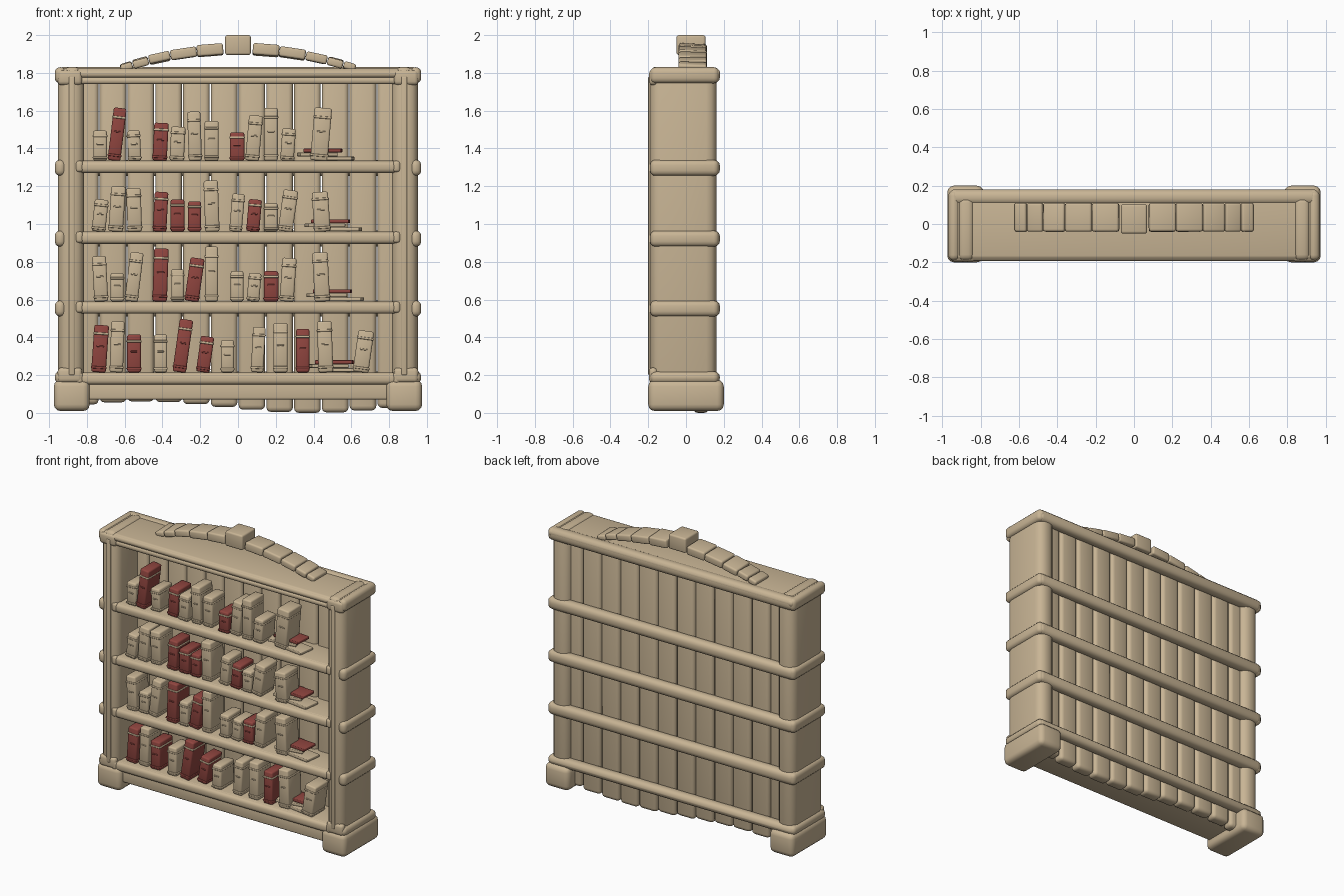
import bpy, bmesh, math, random
from mathutils import Matrix, Vector

random.seed(4)
if "Cube" in bpy.data.objects:
    bpy.data.objects.remove(bpy.data.objects["Cube"], do_unlink=True)


def material(name, rgb):
    m = bpy.data.materials.new(name)
    m.use_nodes = True
    m.diffuse_color = (*rgb, 1)
    m.node_tree.nodes["Principled BSDF"].inputs["Base Color"].default_value = (*rgb, 1)
    return m


CREAM = material("pale wood", (0.58, 0.46, 0.3))
RED = material("red cover", (0.28, 0.06, 0.05))
made = []


def block(name, low, high, bevel=0.02, mat=CREAM, turn=Matrix(), segments=3):
    """Rounded box between two corners, optionally turned by a matrix."""
    low, high = Vector(low), Vector(high)
    size = high - low
    bm = bmesh.new()
    bmesh.ops.create_cube(bm, size=1)
    bmesh.ops.scale(bm, vec=size, verts=bm.verts)
    bmesh.ops.bevel(bm, geom=bm.edges[:], offset=min(bevel, min(size) * 0.48),
                    segments=segments, profile=0.5, affect='EDGES')
    mesh = bpy.data.meshes.new(name)
    bm.to_mesh(mesh)
    bm.free()
    mesh.materials.append(mat)
    obj = bpy.data.objects.new(name, mesh)
    bpy.context.collection.objects.link(obj)
    obj.matrix_world = turn @ Matrix.Translation((low + high) / 2)
    made.append(obj)


def centred(name, size, bevel, mat, turn):
    """Rounded box of a given size, centred on a placement matrix."""
    half = Vector(size) / 2
    block(name, -half, half, bevel, mat, turn)


def placed(x, y, z, degrees, axis):
    return Matrix.Translation((x, y, z)) @ Matrix.Rotation(math.radians(degrees), 4, axis)


def pair(name, low, high, bevel=0.02):
    """Matching blocks on the left (+x) and right (-x)."""
    block("left_" + name, low, high, bevel)
    block("right_" + name, (-high[0], low[1], low[2]), (-low[0], high[1], high[2]), bevel)


def beam(name, half_width, y, z, bevel):
    """Block running across the whole width, symmetric in x."""
    block(name, (-half_width, y[0], z[0]), (half_width, y[1], z[1]), bevel)


# Feet, rounded side panels and front trim strips
pair("foot", (0.785, -0.2, 0.01), (0.975, 0.2, 0.175), 0.035)
pair("side_panel", (0.815, -0.19, 0.12), (0.952, 0.162, 1.81), 0.055)
pair("front_strip", (0.865, -0.2, 0.2), (0.895, -0.17, 1.78), 0.006)

# Shelves with rounded front rails and rail ends
shelf_tops = (1.335, 0.96, 0.59, 0.215)
for top in shelf_tops:
    beam("shelf_board", 0.83, (-0.17, 0.08), (top - 0.045, top), 0.008)
    beam("shelf_rail", 0.84, (-0.19, -0.14), (top - 0.065, top - 0.002), 0.022)
    pair("rail_end", (0.82, -0.193, top - 0.06), (0.86, -0.14, top), 0.015)

# Rounded bands around the sides and back
for top in shelf_tops + (1.825,):
    high = top + 0.005
    low = max(high - 0.085, 0.155)
    pair("side_band", (0.91, -0.19, low), (0.97, 0.175, high), 0.028)
    beam("back_band", 0.96, (0.1, 0.18), (low, high), 0.032)

# Top slab, cornice rails, corner pieces and plinth
beam("top_slab", 0.96, (-0.185, 0.18), (1.775, 1.822), 0.02)
beam("cornice_rail", 0.93, (-0.192, -0.15), (1.775, 1.815), 0.018)
beam("lower_cornice_rail", 0.84, (-0.185, -0.15), (1.74, 1.778), 0.016)
beam("plinth", 0.81, (-0.165, 0.07), (0.07, 0.16), 0.012)
pair("corner_cap", (0.835, -0.19, 1.77), (0.92, 0.14, 1.832), 0.03)
for z in (1.735, 0.16):
    pair("corner_block", (0.825, -0.196, z), (0.955, -0.15, z + 0.08))

# Back planks, set in from the bands, with uneven lower ends
PLANKS = 12
PITCH = 0.147
for i in range(PLANKS):
    x = (i - (PLANKS - 1) / 2) * PITCH
    half = PITCH / 2 - 0.003
    bottom = 0.03 - 0.03 * math.sin(x * 3.5 + 0.2)
    block("back_plank", (x - half, 0.038, bottom), (x + half, 0.12, 1.79), 0.025)

# Crest: arch of shrinking stones beside a keystone
block("keystone", (-0.068, -0.05, 1.895), (0.068, 0.103, 2), 0.012)
edge = 0.078
for length in (0.14, 0.14, 0.115, 0.085, 0.065):
    x = edge + length / 2
    edge += length
    for side in (-1, 1):
        turn = placed(x * side, 0.035, 1.928 - 0.27 * x * x - 0.03 * x * (0.6 - x),
                      side * math.degrees(math.atan(0.52 * x)), 'Y')
        turn = turn @ Matrix.Rotation(random.uniform(-0.06, 0.06), 4, 'X')
        centred("arch_stone", (length, 0.15, 0.068 - 0.05 * x), 0.012, CREAM, turn)


def book(x, width, height, lean, base, mat):
    """Upright book with a ridge near head and foot and a bar on its spine."""
    turn = (placed(x, random.uniform(-0.085, -0.065), base + height / 2, lean, 'Y')
            @ Matrix.Translation((0, 0, -height / 2)))
    front, back, half = -0.075, 0.075, width / 2
    block("book", (-half, front, 0), (half, back, height), 0.01, mat, turn, 2)
    for part, ridge_mat in ((0.82, CREAM), (0.1, mat)):
        z = height * part
        block("book_ridge", (-half - 0.003, front - 0.004, z - 0.006),
              (half + 0.003, back - 0.01, z + 0.006), 0.004, ridge_mat, turn, 2)
    z = height * 0.55
    block("spine_bar", (-half / 2, front - 0.004, z - 0.004),
          (half / 2, front + 0.01, z + 0.004), 0.002, mat, turn, 1)


def fill_shelf(base, spread, heights, leans, reds, stack_x):
    """Three groups of books, then a small stack lying flat."""
    for i, (height, lean) in enumerate(zip(heights, leans)):
        x = -0.73 + 0.09 * i + 0.05 * (i > 2) + 0.045 * (i > 6) + 0.085 * (i > 10)
        x += spread * max(i - 3, 0)
        red = i in reds
        width = random.uniform(0.066, 0.078) + 0.015 * (i > 10)
        book(x, width, height / 100, lean, base, RED if red else CREAM)
    for level, (shift, spin) in enumerate(((0.06, -8), (-0.03, 10), (0, -4))):
        turn = placed(stack_x + shift, -0.085 + level * 0.02,
                      base + 0.012 + level * 0.021, spin, 'Z')
        centred("flat_book", (0.2, 0.12, 0.02), 0.005, RED if level == 2 else CREAM, turn)


# Shelf contents: heights in hundredths, leans in degrees, which books are red
fill_shelf(shelf_tops[0], 0, (16, 28, 16, 20, 18, 26, 21, 15, 24, 28, 17, 28),
           (0, 7, -3, 3, 3, -2, 0, 0, 5, 0, 4, 5), (1, 3, 7), 0.45)
fill_shelf(shelf_tops[1], 0, (17, 24, 23, 21, 17, 16, 27, 20, 17, 15, 22, 21),
           (6, 4, -2, 3, 0, 0, -2, 5, 5, 0, 8, -4), (3, 4, 5, 8), 0.49)
fill_shelf(shelf_tops[2], 0, (24, 15, 26, 28, 17, 23, 29, 16, 15, 16, 23, 26),
           (-3, 0, 7, 2, 0, 8, 0, 0, 5, 0, 4, -3), (3, 5, 9), 0.5)
fill_shelf(shelf_tops[3], 0.028, (25, 27, 20, 20, 28, 19, 17, 24, 26, 23, 27, 22),
           (4, 2, 0, 0, 8, 8, 0, 3, 0, 0, -2, 8), (0, 2, 4, 5, 9), 0.51)

# Smooth shading with sharp edges kept
bpy.ops.object.select_all(action='DESELECT')
for obj in made:
    obj.select_set(True)
bpy.context.view_layer.objects.active = made[0]
bpy.ops.object.shade_smooth_by_angle(angle=math.radians(48))
